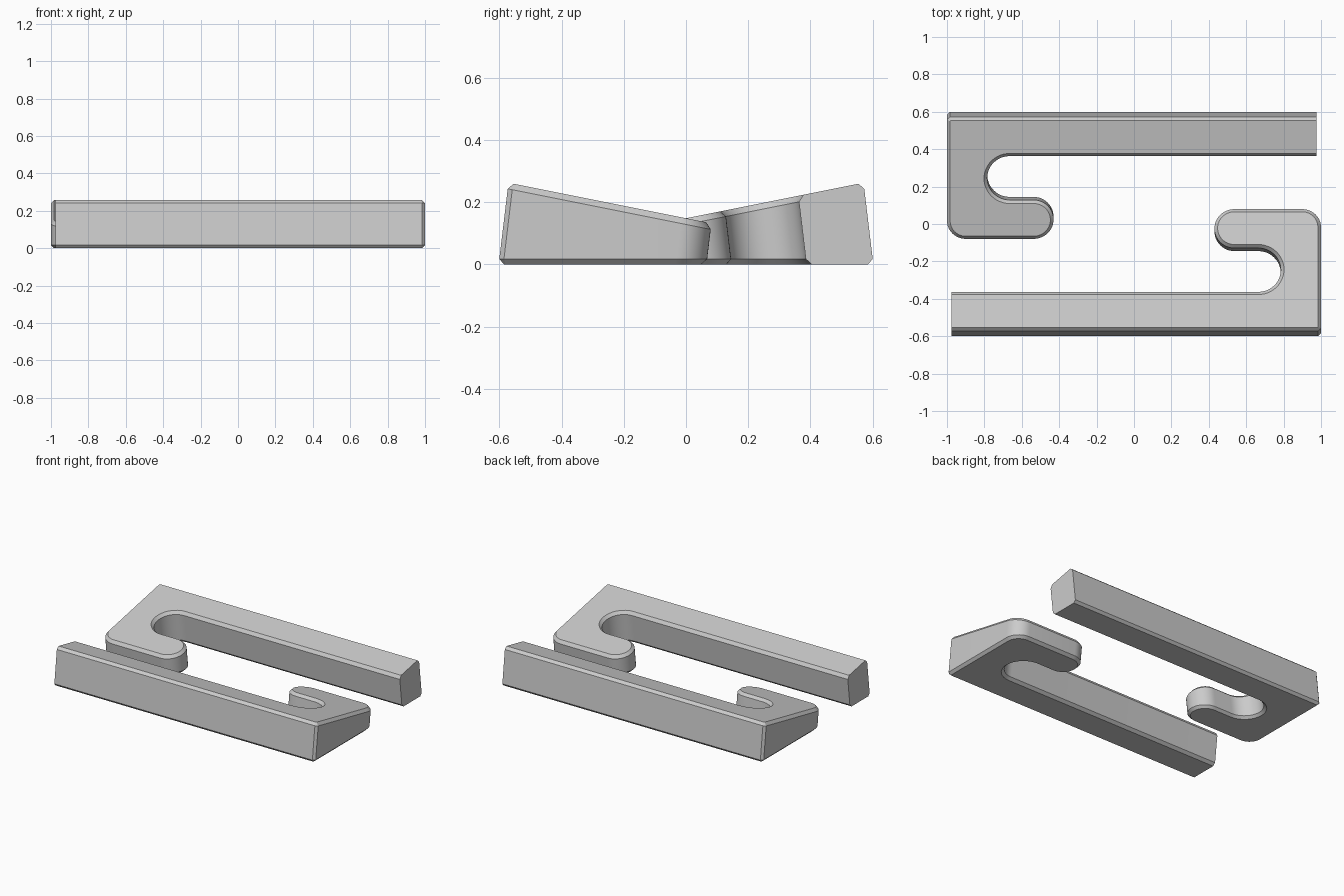
import bpy
import bmesh
from math import cos, sin, radians

if "Cube" in bpy.data.objects:
    bpy.data.objects.remove(bpy.data.objects["Cube"], do_unlink=True)

LEAN = 0.12       # walls lean towards the middle as they rise
SLOPE = 0.2       # fall of the top face
TOP = 0.148       # height of the top plane at y = 0
CHAMFER = 0.017

grey = bpy.data.materials.new("light_grey")
grey.use_nodes = True
colour = (0.6, 0.6, 0.6, 1)
grey.diffuse_color = colour
grey.node_tree.nodes["Principled BSDF"].inputs["Base Color"].default_value = colour


def arc(cx, cy, r, start, end, steps):
    angles = [radians(start + (end - start) * i / steps) for i in range(steps + 1)]
    return [(cx + r * cos(a), cy + r * sin(a)) for a in angles]


def inset(points, d):
    """Move every edge inwards except the closing one, the plain arm end."""
    n = len(points)
    lines = []
    for i, (x, y) in enumerate(points):
        x2, y2 = points[(i + 1) % n]
        length = ((x2 - x) ** 2 + (y2 - y) ** 2) ** 0.5
        lines.append(((y - y2) / length, (x2 - x) / length, 0 if i == n - 1 else d))
    result = []
    for i, (x, y) in enumerate(points):
        (ax, ay, ao), (bx, by, bo) = lines[i - 1], lines[i]
        det = ax * by - ay * bx
        result.append((x + (ao * by - bo * ay) / det, y + (ax * bo - bx * ao) / det))
    return result


# Hook outline: long arm, chamfered corner, rounded corner, round tip, round slot
outline = [(-0.975, -0.602), (0.985, -0.602), (1.0, -0.587)]
outline += arc(0.9, -0.034, 0.1, 0, 90, 12)
outline += arc(0.5365, -0.0405, 0.1065, 90, 270, 24)
outline += arc(0.665, -0.267, 0.12, 90, -90, 24)
outline += [(-0.975, -0.387)]
inner = inset(outline, CHAMFER)


def top_z(y, drop):
    return (TOP - drop - SLOPE * y) / (1 + SLOPE * LEAN)


def build_hook(name, side):
    bm = bmesh.new()

    def ring(points, height):
        verts = []
        for x, y in points:
            z = height(y)
            verts.append(bm.verts.new((side * x, side * (y + LEAN * z), z)))
        return verts

    rings = [ring(inner, lambda y: 0),
             ring(outline, lambda y: CHAMFER),
             ring(outline, lambda y: top_z(y, 0.02)),
             ring(inner, lambda y: top_z(y, 0))]
    n = len(outline)
    # Walls and chamfers; the arm end is a single flat face
    for low, high in zip(rings, rings[1:]):
        for i in range(n - 1):
            bm.faces.new((low[i], low[i + 1], high[i + 1], high[i]))
    bm.faces.new([r[-1] for r in rings] + [r[0] for r in reversed(rings)])
    # Underside and sloping top
    bm.faces.new(rings[0][::-1])
    bm.faces.new(rings[-1])
    bmesh.ops.recalc_face_normals(bm, faces=bm.faces[:])

    mesh = bpy.data.meshes.new(name)
    bm.to_mesh(mesh)
    bm.free()
    mesh.materials.append(grey)
    obj = bpy.data.objects.new(name, mesh)
    bpy.context.collection.objects.link(obj)
    bpy.ops.object.select_all(action="DESELECT")
    obj.select_set(True)
    bpy.context.view_layer.objects.active = obj
    bpy.ops.object.shade_smooth_by_angle(angle=radians(30))


# Two matching hooks, turned half way round from each other
build_hook("front_hook", 1)
build_hook("back_hook", -1)
